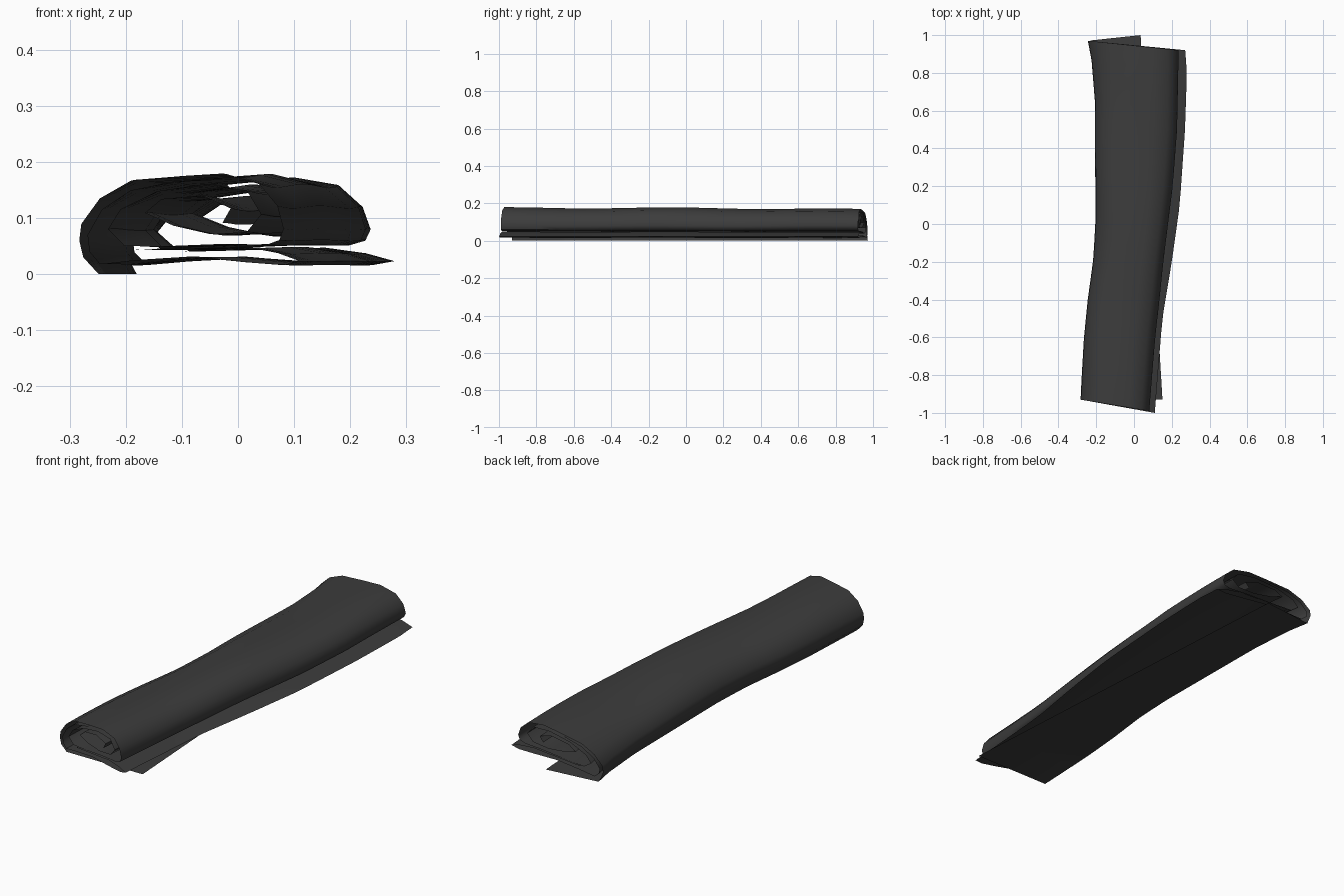
import bpy
import math

cube = bpy.data.objects.get("Cube")
if cube:
    bpy.data.objects.remove(cube, do_unlink=True)

cloth = bpy.data.materials.new("charcoal cloth")
cloth.use_nodes = True
colour = (0.045, 0.045, 0.045, 1)
cloth.diffuse_color = colour
cloth.node_tree.nodes["Principled BSDF"].inputs["Base Color"].default_value = colour
cloth.node_tree.nodes["Principled BSDF"].inputs["Roughness"].default_value = 0.9

# Side edges of the bundle as (y, x) guides
LEFT = [(-1, -0.285), (-0.9, -0.282), (-0.6, -0.265), (-0.4, -0.245), (-0.2, -0.217),
        (0, -0.204), (0.65, -0.207), (0.87, -0.225), (1, -0.25)]
ROLL = [(-1, 0.08), (-0.6, 0.112), (-0.4, 0.135), (-0.2, 0.155),
        (0, 0.18), (0.2, 0.205), (0.5, 0.228), (1, 0.238)]
FLAP = [(-1, 0.11), (-0.5, 0.15), (-0.2, 0.2), (0.1, 0.242),
        (0.5, 0.27), (0.8, 0.28), (1, 0.265)]
SHEET = [(-1, 0.155), (1, 0.035)]


def guide_x(guide, y):
    """Read a guide at y by straight interpolation."""
    for (ya, xa), (yb, xb) in zip(guide, guide[1:]):
        if y <= yb:
            return xa + (xb - xa) * (y - ya) / (yb - ya)
    return guide[-1][1]


def roll_ends(u):
    return -0.93 - 0.06 * u, 0.97 - 0.05 * u


def flap_ends(u):
    return -0.93 - 0.07 * u, 0.97 - 0.05 * u


def sheet_ends(u):
    return -0.93, 0.97 + 0.03 * u


def cloth_strip(name, sections, steps=18):
    """Sweep a folded profile along the bundle; each section has its own edge guide."""
    points = [(u, z, guide, ends) for guide, ends, profile in sections for u, z in profile]
    verts, faces = [], []
    for i in range(steps + 1):
        t = i / steps
        for u, z, guide, ends in points:
            front, back = ends(u)
            y = front + (back - front) * t
            left = guide_x(LEFT, y)
            x = left + u * (guide_x(guide, y) - left)
            ripple = 0.02 * z * math.sin(7 * y + 3 * u)
            # The back left shoulder sags
            sag = 0.16 * z * (1 - u) * t ** 3
            verts.append((x, y, z + ripple - sag))
    n = len(points)
    for i in range(steps):
        for j in range(n - 1):
            a = i * n + j
            faces.append((a, a + 1, a + n + 1, a + n))
    mesh = bpy.data.meshes.new(name)
    mesh.from_pydata(verts, [], faces)
    mesh.materials.append(cloth)
    obj = bpy.data.objects.new(name, mesh)
    bpy.context.collection.objects.link(obj)
    bpy.ops.object.select_all(action="DESELECT")
    obj.select_set(True)
    bpy.context.view_layer.objects.active = obj
    bpy.ops.object.shade_smooth_by_angle(angle=math.radians(50))


# Bottom sheet, left fold, top, right fold and underside of the roll
bottom = [(1, 0), (0.55, 0), (0.08, 0)]
outer = [(0.02, 0.03), (0, 0.06), (0.01, 0.09), (0.1, 0.135), (0.25, 0.165),
         (0.5, 0.172), (0.7, 0.176), (0.88, 0.158), (0.97, 0.12), (1, 0.08),
         (0.98, 0.06), (0.92, 0.052), (0.7, 0.053), (0.4, 0.049)]
# Loose spiral at the heart of the roll
core = [(0.22, 0.05), (0.14, 0.08), (0.2, 0.115), (0.38, 0.146), (0.62, 0.158),
        (0.82, 0.146), (0.89, 0.105), (0.82, 0.074), (0.64, 0.07), (0.46, 0.085),
        (0.32, 0.108), (0.4, 0.132), (0.6, 0.138), (0.74, 0.115), (0.7, 0.09)]
cloth_strip("rolled_cloth", [(SHEET, sheet_ends, bottom), (ROLL, roll_ends, outer + core)])

# Flattened fold peeking out under the roll, wrapped up inside the left fold
fold = [(0.25, 0.044), (0.55, 0.046), (0.75, 0.048), (0.9, 0.037), (1, 0.023),
        (0.92, 0.016), (0.75, 0.021), (0.5, 0.031), (0.25, 0.025)]
lining = [(0.1, 0.018), (0.05, 0.04), (0.04, 0.07), (0.11, 0.115),
          (0.25, 0.148), (0.45, 0.162)]
cloth_strip("inner_fold", [(FLAP, flap_ends, fold), (ROLL, roll_ends, lining)])
